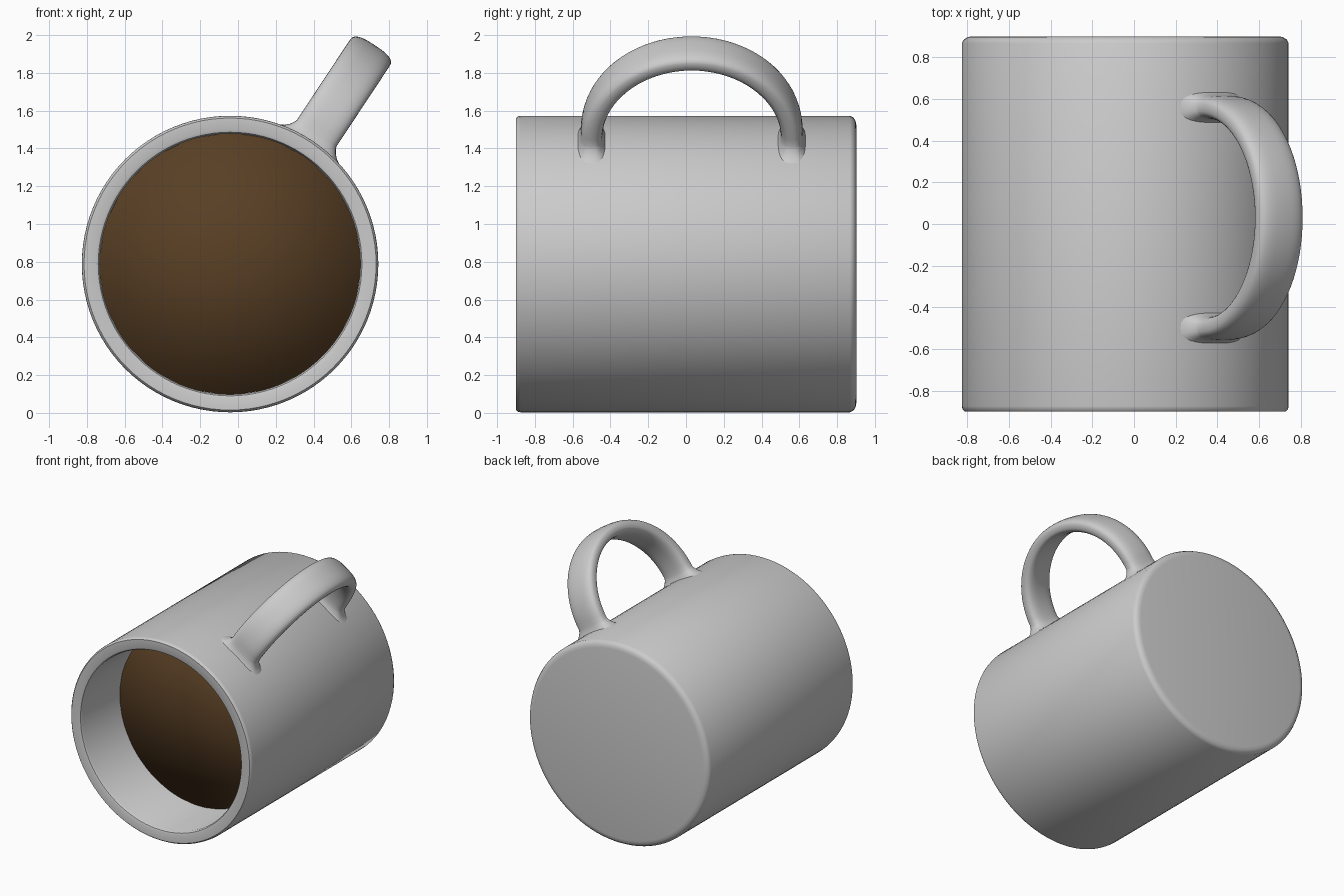
import bpy, bmesh
from math import sin, cos, pi, radians, copysign
from mathutils import Vector

if "Cube" in bpy.data.objects:
    bpy.data.objects.remove(bpy.data.objects["Cube"])

CX, CZ = -0.042, 0.788          # mug axis, running along y
ANGLE = radians(56.5)           # direction of the handle around the axis
U = Vector((cos(ANGLE), 0, sin(ANGLE)))     # away from the axis
T = Vector((sin(ANGLE), 0, -cos(ANGLE)))    # across the handle
Y = Vector((0, 1, 0))
AXIS = Vector((CX, 0, CZ))


def finish(name, bm, edge_angle):
    bmesh.ops.recalc_face_normals(bm, faces=bm.faces)
    mesh = bpy.data.meshes.new(name)
    bm.to_mesh(mesh)
    bm.free()
    ob = bpy.data.objects.new(name, mesh)
    bpy.context.collection.objects.link(ob)
    bpy.ops.object.select_all(action='DESELECT')
    ob.select_set(True)
    bpy.context.view_layer.objects.active = ob
    bpy.ops.object.shade_smooth_by_angle(angle=radians(edge_angle))
    return ob


def loft(bm, rings, cap_start=True, cap_end=True):
    vs = [[bm.verts.new(p) for p in ring] for ring in rings]
    n = len(vs[0])
    for a, b in zip(vs, vs[1:]):
        for i in range(n):
            j = (i + 1) % n
            bm.faces.new((a[i], a[j], b[j], b[i]))
    for ring, cap in ((vs[0], cap_start), (vs[-1], cap_end)):
        if cap:
            face = bm.faces.new(ring)
            bmesh.ops.poke(bm, faces=[face])


def lathe(name, profile, sides, edge_angle):
    bm = bmesh.new()
    loft(bm, [[(CX + r * cos(2 * pi * i / sides), y, CZ + r * sin(2 * pi * i / sides))
               for i in range(sides)] for r, y in profile])
    return finish(name, bm, edge_angle)


# Mug body: base, outer wall, rounded rim, inner wall, floor
lathe("mug_body", [
    (0.735, 0.902), (0.757, 0.898), (0.775, 0.887), (0.785, 0.868),
    (0.785, -0.875), (0.782, -0.89), (0.773, -0.9), (0.712, -0.9),
    (0.698, -0.895), (0.69, -0.88), (0.69, 0.78), (0.66, 0.81)], 96, 40)

# Drink: a coarser disc filling the inside
drink = lathe("drink", [(0.697, -0.42), (0.697, 0.79)], 20, 180)
mat = bpy.data.materials.new("brown_drink")
mat.diffuse_color = (0.1, 0.05, 0.018, 1)
mat.use_nodes = True
mat.node_tree.nodes["Principled BSDF"].inputs["Base Color"].default_value = mat.diffuse_color
drink.data.materials.append(mat)

# Handle: flat rounded band swept along an arch, flaring where it meets the wall
R0, SPAN, RISE, MID_Y = 0.83, 0.53, 0.507, 0.03
path = []                       # (y, radial, tangent angle, half width, half thickness)
flare = [(0.738, 0.235, 0.115), (0.757, 0.195, 0.092), (0.775, 0.165, 0.077),
         (0.795, 0.145, 0.067), (0.815, 0.132, 0.061)]
for r, w, t in flare:
    path.append((SPAN, r, 0, w, t))
for i in range(41):
    a = pi * i / 40
    path.append((SPAN * cos(a), R0 + RISE * sin(a), a, 0.126, 0.052 + 0.006 * abs(cos(a))))
for r, w, t in reversed(flare):
    path.append((-SPAN, r, pi, w, t))


def power(v, e):
    return copysign(abs(v) ** e, v)


rings = []
for y, r, a, w, t in path:
    out = Y * cos(a) + U * sin(a)
    centre = AXIS + Y * (MID_Y + y) + U * r
    rings.append([centre + T * (w * power(cos(2 * pi * k / 32), 0.7))
                  + out * (t * power(sin(2 * pi * k / 32), 0.7)) for k in range(32)])
bm = bmesh.new()
loft(bm, rings)
finish("handle", bm, 50)
